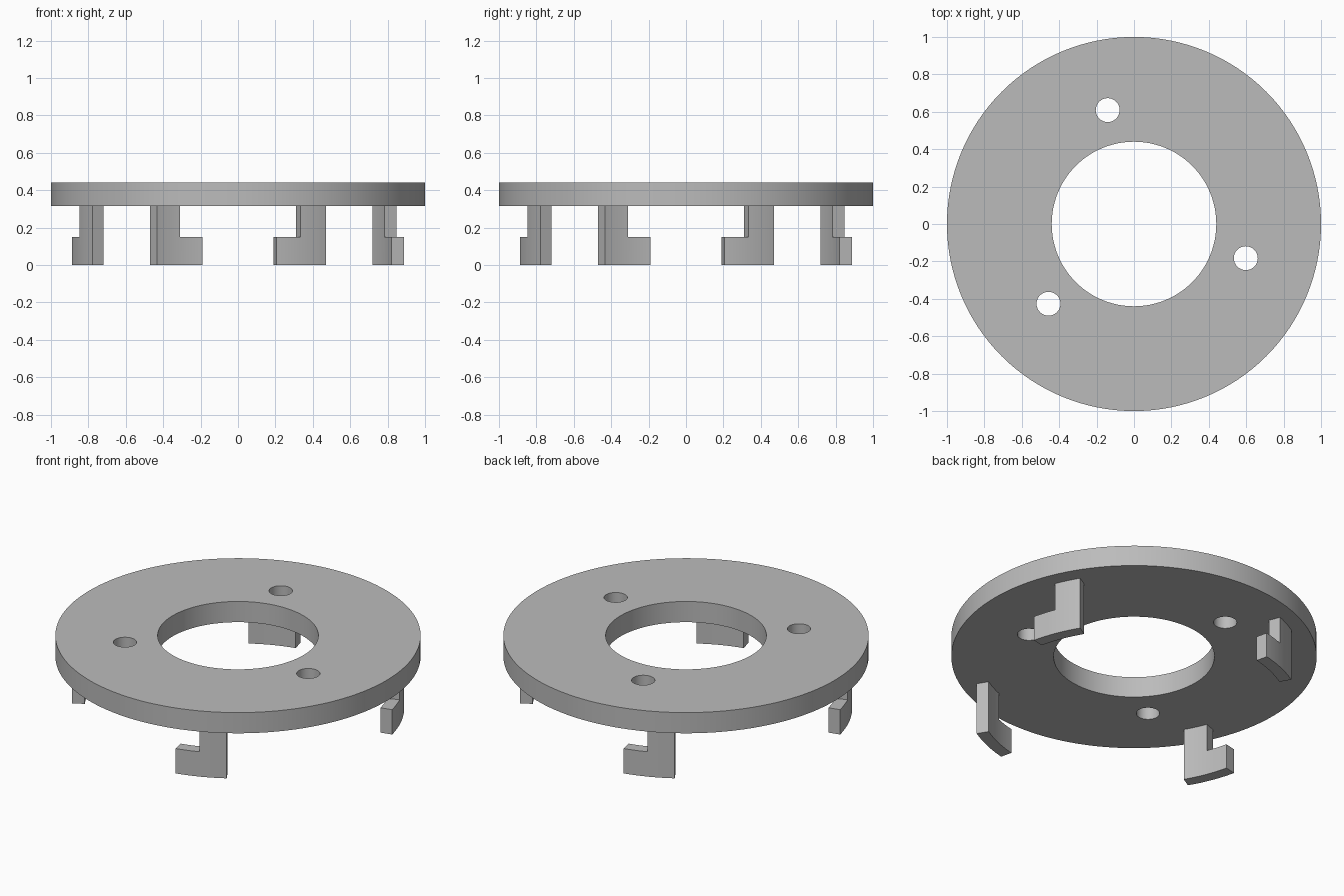
import bpy, bmesh
from math import radians, cos, sin, pi
from mathutils import Matrix, Vector

cube = bpy.data.objects.get("Cube")
if cube:
    bpy.data.objects.remove(cube, do_unlink=True)

grey = bpy.data.materials.new("plain grey")
grey.use_nodes = True
grey.diffuse_color = (0.5, 0.5, 0.5, 1)
grey.node_tree.nodes["Principled BSDF"].inputs["Base Color"].default_value = grey.diffuse_color

PLATE_BOTTOM, PLATE_TOP = 0.315, 0.44
TAB_INNER, TAB_OUTER = 0.841, 0.91
FOOT_TOP = 0.15


def polar(radius, angle, z=0.0):
    return Vector((radius * cos(angle), radius * sin(angle), z))


def extrude_up(bm, faces, height):
    """Thicken flat faces upward into a closed solid."""
    result = bmesh.ops.extrude_face_region(bm, geom=faces, use_keep_orig=True)
    verts = [g for g in result["geom"] if isinstance(g, bmesh.types.BMVert)]
    bmesh.ops.translate(bm, verts=verts, vec=(0, 0, height))


def finish(bm, name):
    bmesh.ops.recalc_face_normals(bm, faces=bm.faces)
    mesh = bpy.data.meshes.new(name)
    bm.to_mesh(mesh)
    bm.free()
    mesh.materials.append(grey)
    obj = bpy.data.objects.new(name, mesh)
    bpy.context.collection.objects.link(obj)
    bpy.ops.object.select_all(action="DESELECT")
    obj.select_set(True)
    bpy.context.view_layer.objects.active = obj
    bpy.ops.object.shade_smooth_by_angle(angle=radians(30))
    return obj


# Ring plate with a central bore and three screw holes
bm = bmesh.new()


def add_loop(center, radius, segments):
    bmesh.ops.create_circle(bm, segments=segments, radius=radius,
                            matrix=Matrix.Translation(center))


add_loop((0, 0, PLATE_BOTTOM), 1.0, 128)
add_loop((0, 0, PLATE_BOTTOM), 0.44, 96)
for i in range(3):
    add_loop(polar(0.625, radians(103) + i * 2 * pi / 3, PLATE_BOTTOM), 0.064, 32)
bmesh.ops.triangle_fill(bm, edges=bm.edges[:], use_beauty=True, normal=(0, 0, 1))
extrude_up(bm, bm.faces[:], PLATE_TOP - PLATE_BOTTOM)
bmesh.ops.dissolve_limit(bm, angle_limit=radians(0.1), verts=bm.verts[:],
                         edges=[e for e in bm.edges if e.is_manifold
                                and all(abs(f.normal.z) > 0.9 for f in e.link_faces)])
bmesh.ops.triangulate(bm, faces=[f for f in bm.faces if len(f.verts) > 4])
finish(bm, "ring_plate")

# L-shaped bayonet tabs: a curved L outline swept between two radii
FOOT_END, POST_START, POST_END = radians(13), radians(21.6), radians(31.1)
STEPS = 6


def arc_columns():
    """Angle and height of each column of the L, foot first, then post."""
    for start, end, top in ((FOOT_END, POST_START, FOOT_TOP),
                            (POST_START, POST_END, PLATE_BOTTOM)):
        for i in range(STEPS):
            step = (end - start) / STEPS
            yield start + i * step, start + (i + 1) * step, top


for k, side in enumerate(("left", "back", "right", "front")):
    bm = bmesh.new()
    turn = k * pi / 2
    for a, b, top in arc_columns():
        levels = [0, FOOT_TOP] if top == FOOT_TOP else [0, FOOT_TOP, top]
        for low, high in zip(levels, levels[1:]):
            # outer skin of the tab
            corners = ((a, low), (b, low), (b, high), (a, high))
            bm.faces.new([bm.verts.new(polar(TAB_OUTER, t + turn, z)) for t, z in corners])
    bmesh.ops.remove_doubles(bm, verts=bm.verts[:], dist=0.0005)
    # thicken inward towards the centre
    result = bmesh.ops.extrude_face_region(bm, geom=bm.faces[:], use_keep_orig=True)
    for v in (g for g in result["geom"] if isinstance(g, bmesh.types.BMVert)):
        v.co.xy *= TAB_INNER / TAB_OUTER
    finish(bm, side + "_bayonet_tab")
